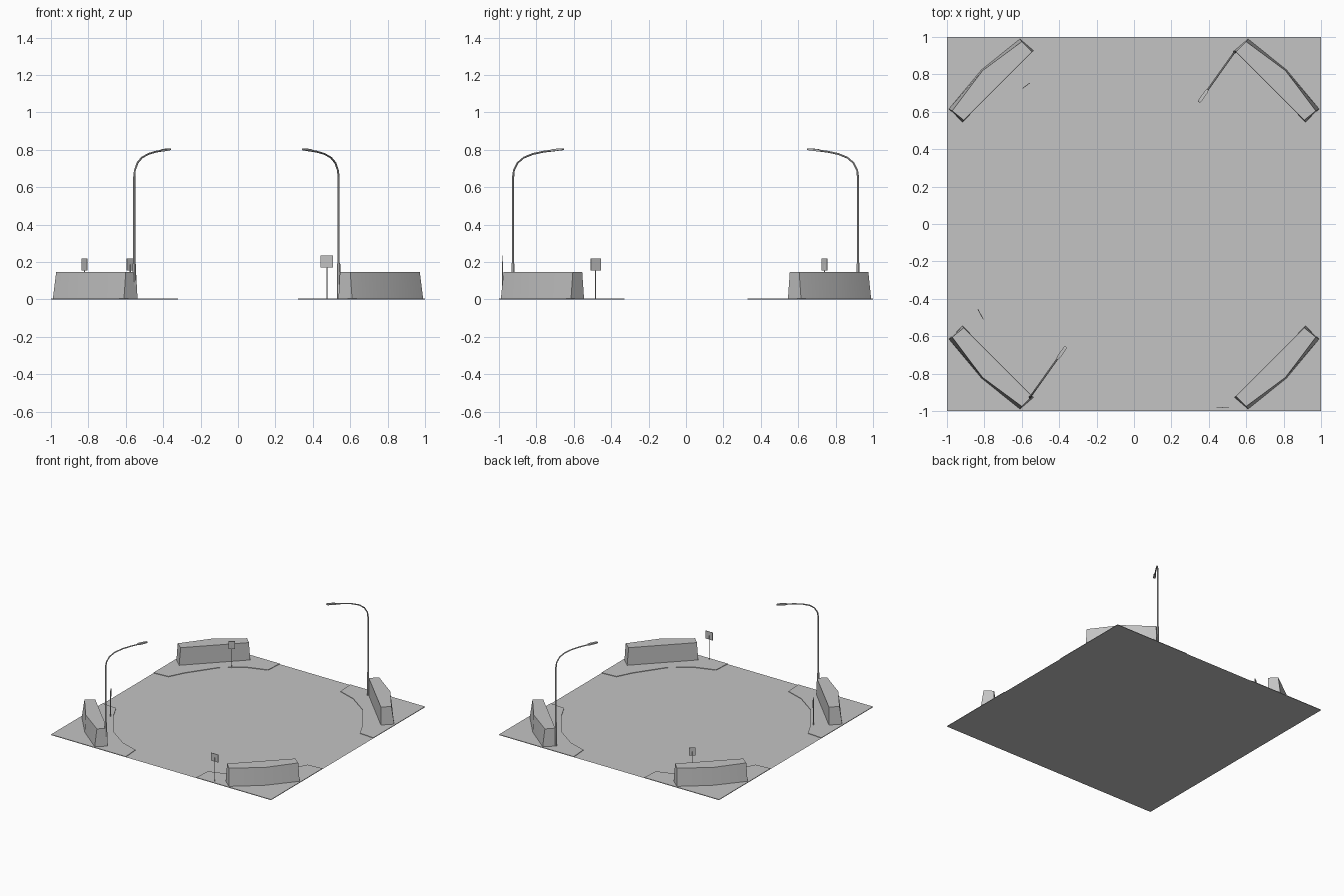
import bpy, bmesh, math
from mathutils import Vector

cube = bpy.data.objects.get("Cube")
if cube:
    bpy.data.objects.remove(cube)

# One plain grey for everything
grey = bpy.data.materials.new("concrete_grey")
grey.use_nodes = True
colour = (0.55, 0.55, 0.55, 1)
grey.diffuse_color = colour
grey.node_tree.nodes["Principled BSDF"].inputs["Base Color"].default_value = colour


def finish(name, bm, smooth=False):
    bmesh.ops.recalc_face_normals(bm, faces=bm.faces)
    mesh = bpy.data.meshes.new(name)
    bm.to_mesh(mesh)
    bm.free()
    mesh.materials.append(grey)
    obj = bpy.data.objects.new(name, mesh)
    bpy.context.collection.objects.link(obj)
    if smooth:
        bpy.ops.object.select_all(action='DESELECT')
        obj.select_set(True)
        bpy.context.view_layer.objects.active = obj
        bpy.ops.object.shade_smooth_by_angle(angle=math.radians(30))
    return obj


def loft(bm, rings, cap_start=True):
    """Join rings of points with quads and close the ends."""
    loops = [[bm.verts.new(p) for p in ring] for ring in rings]
    n = len(loops[0])
    for a, b in zip(loops, loops[1:]):
        for i in range(n):
            j = (i + 1) % n
            bm.faces.new((a[i], a[j], b[j], b[i]))
    if cap_start:
        bm.faces.new(loops[0])
    bm.faces.new(loops[-1])


def box(name, centre, along, size):
    """Box with its length turned to a direction in plan."""
    bm = bmesh.new()
    u = Vector((along[0], along[1], 0)).normalized()
    v = Vector((-u.y, u.x, 0))
    rings = []
    for z in (-size[2] / 2, size[2] / 2):
        rings.append([Vector(centre) + u * a * size[0] / 2 + v * b * size[1] / 2
                      + Vector((0, 0, z))
                      for a, b in ((-1, -1), (1, -1), (1, 1), (-1, 1))])
    loft(bm, rings)
    return finish(name, bm)


def tube(name, path, radii, side, sides=8):
    """Round tube along a path lying in the plane normal to side."""
    bm = bmesh.new()
    rings = []
    for i, p in enumerate(path):
        t = (path[min(i + 1, len(path) - 1)] - path[max(i - 1, 0)]).normalized()
        up = t.cross(side).normalized()
        rings.append([p + (side * math.cos(k * math.tau / sides)
                           + up * math.sin(k * math.tau / sides)) * radii[i]
                      for k in range(sides)])
    loft(bm, rings)
    return finish(name, bm, True)


# Ground sheet
bm = bmesh.new()
bmesh.ops.create_grid(bm, x_segments=1, y_segments=1, size=1)
finish("ground", bm)

# Corner pavements and angled barriers, repeated by mirroring
pavement = [(1, 1), (0.32, 1), (0.33, 0.86), (0.48, 0.81), (0.65, 0.69),
            (0.81, 0.46), (0.87, 0.34), (1, 0.33)]
barrier_top = [(0.6, 0.975), (0.545, 0.92), (0.91, 0.555), (0.972, 0.605), (0.81, 0.82)]
barrier_base = [(0.61, 0.99), (0.537, 0.927), (0.917, 0.545), (0.99, 0.615), (0.815, 0.825)]
corners = {"back_left": (1, 1), "back_right": (-1, 1),
           "front_left": (1, -1), "front_right": (-1, -1)}
for corner, (sx, sy) in corners.items():
    bm = bmesh.new()
    loft(bm, [[(x * sx, y * sy, z) for x, y in pavement] for z in (0.001, 0.005)], False)
    finish(corner + "_pavement", bm)
    bm = bmesh.new()
    loft(bm, [[(x * sx, y * sy, z) for x, y in outline]
              for outline, z in ((barrier_base, 0.002), (barrier_top, 0.148))])
    finish(corner + "_barrier", bm, True)

# Street lamps: arm reach against height
arm = [(0, 0), (0, 0.19), (0, 0.195), (0, 0.65), (0.006, 0.69), (0.03, 0.73),
       (0.07, 0.758), (0.13, 0.778), (0.2, 0.79), (0.26, 0.796)]
radii = [0.009, 0.009, 0.006, 0.006] + [0.005] * 6
for place, x, y, s in (("front", -0.555, -0.925, 1), ("back", 0.538, 0.92, -1)):
    u = Vector((0.58, 0.815, 0)).normalized() * s
    foot = Vector((x, y, 0))
    side = Vector((-u.y, u.x, 0))
    tube(place + "_lamp_post", [foot + u * r + Vector((0, 0, z)) for r, z in arm],
         radii, side)
    head = bmesh.new()
    rings = []
    for r, z, w, h in ((0.25, 0.796, 0.006, 0.004), (0.265, 0.798, 0.009, 0.006),
                       (0.32, 0.803, 0.009, 0.005), (0.33, 0.803, 0.006, 0.003)):
        rings.append([foot + u * r + side * a * w + Vector((0, 0, z + b * h))
                      for a, b in ((-1, -1), (1, -1), (1, 1), (-1, 1))])
    loft(head, rings)
    finish(place + "_lamp_head", head)

# Road signs: foot, plate direction, plate width, plate centre height
signs = (("front", 0.475, -0.98, (1, 0), 0.066, 0.202),
         ("right", -0.82, -0.483, (0.03, -0.055), 0.062, 0.187),
         ("back", -0.576, 0.74, (0.04, 0.03), 0.048, 0.187))
for place, x, y, along, width, z in signs:
    box(place + "_sign_plate", (x, y, z), along, (width, 0.004, 0.064))
    tube(place + "_sign_post", [Vector((x, y, 0)), Vector((x, y, z))],
         [0.003, 0.003], Vector((1, 0, 0)), 6)
